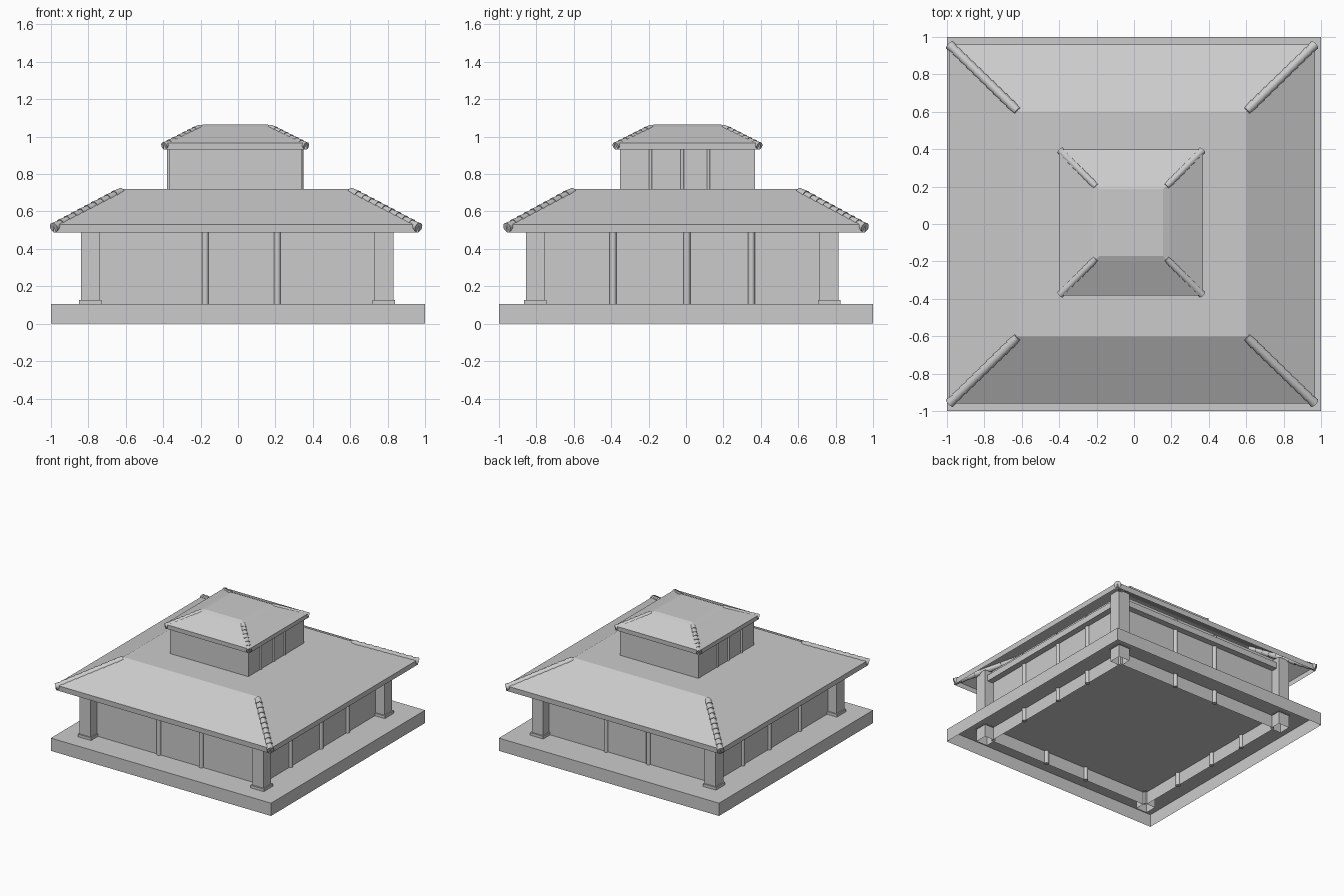
import bpy, bmesh
from mathutils import Vector

cube = bpy.data.objects.get("Cube")
if cube:
    bpy.data.objects.remove(cube, do_unlink=True)

grey = bpy.data.materials.new("plain grey")
grey.use_nodes = True
grey.diffuse_color = (0.6, 0.6, 0.6, 1)
for node in grey.node_tree.nodes:
    if node.type == 'BSDF_PRINCIPLED':
        node.inputs["Base Color"].default_value = grey.diffuse_color


def finish(name, bm, smooth=False):
    mesh = bpy.data.meshes.new(name)
    bmesh.ops.recalc_face_normals(bm, faces=bm.faces)
    # Open shells: make the normals point away from the middle
    middle = sum((v.co for v in bm.verts), Vector()) / len(bm.verts)
    if sum((f.calc_center_median() - middle).dot(f.normal) for f in bm.faces) < 0:
        bmesh.ops.reverse_faces(bm, faces=bm.faces)
    for f in bm.faces:
        f.smooth = smooth and len(f.verts) == 4
    bm.to_mesh(mesh)
    bm.free()
    mesh.materials.append(grey)
    obj = bpy.data.objects.new(name, mesh)
    bpy.context.collection.objects.link(obj)
    return obj


def shell(name, center, rings, cap_top=True):
    """Stack of rectangles (half x, half y, z), open underneath."""
    bm = bmesh.new()
    cx, cy = center
    loops = []
    for hx, hy, z in rings:
        loops.append([bm.verts.new((cx + sx * hx, cy + sy * hy, z))
                      for sx, sy in ((-1, -1), (1, -1), (1, 1), (-1, 1))])
    for a, b in zip(loops, loops[1:]):
        for i in range(4):
            j = (i + 1) % 4
            bm.faces.new((a[i], a[j], b[j], b[i]))
    if cap_top:
        bm.faces.new(loops[-1])
    return finish(name, bm)


def box(name, center, half):
    bm = bmesh.new()
    bmesh.ops.create_cube(bm, size=2)
    for v in bm.verts:
        v.co = Vector(center) + Vector([a * b for a, b in zip(v.co, half)])
    return finish(name, bm)


def tube(bm, start, end, r1, r2, sides=12):
    axis = end - start
    made = bmesh.ops.create_cone(bm, cap_ends=True, segments=sides,
                                 radius1=r1, radius2=r2, depth=axis.length)
    turn = axis.to_track_quat('Z', 'Y')
    for v in made["verts"]:
        v.co = turn @ v.co + (start + end) / 2


def mullions(name, points, radius, z0, z1):
    bm = bmesh.new()
    for x, y in points:
        tube(bm, Vector((x, y, z0)), Vector((x, y, z1)), radius, radius)
    finish(name, bm, True)


def hips(name, center, low, high, radius, count):
    """Overlapping tapered ridge tiles down each corner of a roof."""
    cx, cy = center
    for sx in (-1, 1):
        for sy in (-1, 1):
            a = Vector((cx + sx * low[0], cy + sy * low[1], low[2]))
            b = Vector((cx + sx * high[0], cy + sy * high[1], high[2]))
            bm = bmesh.new()
            for i in range(count):
                tube(bm, a.lerp(b, i / count), a.lerp(b, (i + 1.1) / count),
                     radius, radius * 0.8)
            finish(name, bm, True)


# Platform, hollow underneath
shell("platform", (0, 0), [(1, 1, 0), (1, 1, 0.105)])

# Main walls and half-round mullions
WX, WY, WALL = -0.005, -0.02, 0.755
shell("main_walls", (WX, WY), [(WALL, WALL, 0), (WALL, WALL, 0.6)], False)
front_back = [(x, WY + s * WALL) for x in (-0.175, 0.21) for s in (-1, 1)]
sides = [(WX + s * WALL, y) for y in (-0.39, 0.005, 0.35) for s in (-1, 1)]
mullions("wall_mullions", front_back + sides, 0.018, 0, 0.58)

# Corner posts with plinths, tied by beams under the eaves
POST = 0.785
for sx in (-1, 1):
    for sy in (-1, 1):
        x, y = WX + sx * POST, WY + sy * POST
        shell("corner_post", (x, y), [(0.05, 0.05, 0), (0.05, 0.05, 0.58)])
        box("post_plinth", (x, y, 0.115), (0.06, 0.06, 0.012))
for s in (-1, 1):
    box("eave_beam", (WX, WY + s * POST, 0.515), (POST, 0.025, 0.025))
    box("eave_beam", (WX + s * POST, WY, 0.515), (0.025, POST, 0.025))

# Main roof: fascia, slope and flat top
ROOF = (-0.01, 0)
shell("main_roof", ROOF, [(0.975, 0.957, 0.487), (0.978, 0.96, 0.53),
                          (0.61, 0.602, 0.72)])
hips("main_hip_tiles", ROOF, (0.975, 0.957, 0.514), (0.615, 0.607, 0.704), 0.027, 10)

# Upper storey
UPPER = (-0.015, 0.008)
shell("upper_walls", UPPER, [(0.355, 0.36, 0.70), (0.355, 0.36, 0.97)], False)
mullions("upper_mullions",
         [(UPPER[0] + s * 0.355, y) for y in (-0.19, -0.02, 0.12) for s in (-1, 1)],
         0.009, 0.7, 0.95)

# Upper roof
shell("upper_roof", UPPER, [(0.383, 0.388, 0.93), (0.385, 0.39, 0.966),
                            (0.205, 0.21, 1.052), (0.17, 0.178, 1.065)])
hips("upper_hip_tiles", UPPER, (0.38, 0.385, 0.95), (0.19, 0.195, 1.046), 0.021, 7)
